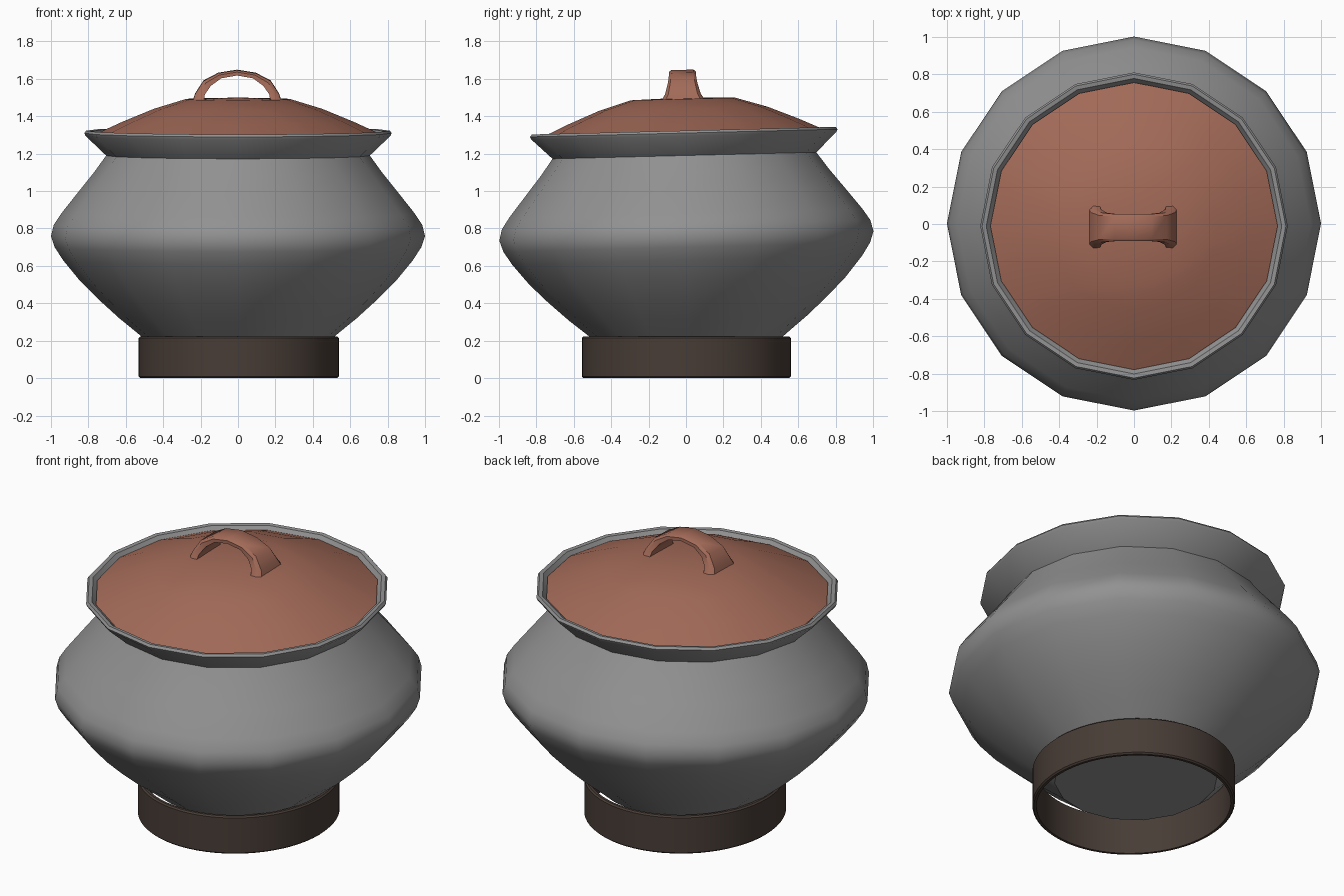
import bpy, bmesh, math
from mathutils import Matrix, Vector

if "Cube" in bpy.data.objects:
    bpy.data.objects.remove(bpy.data.objects["Cube"])

TILT = 0.025  # the pot leans slightly, back side up


def material(name, rgb):
    m = bpy.data.materials.new(name)
    m.diffuse_color = (*rgb, 1)
    m.use_nodes = True
    m.node_tree.nodes["Principled BSDF"].inputs["Base Color"].default_value = m.diffuse_color
    return m


GREY = material("grey_metal", (0.285, 0.285, 0.285))
CLAY = material("red_clay", (0.365, 0.145, 0.097))
BROWN = material("dark_brown", (0.065, 0.046, 0.037))


def finish(bm, name, mat, angle):
    bmesh.ops.remove_doubles(bm, verts=bm.verts, dist=1e-5)
    bmesh.ops.recalc_face_normals(bm, faces=bm.faces)
    me = bpy.data.meshes.new(name)
    bm.to_mesh(me)
    bm.free()
    me.materials.append(mat)
    ob = bpy.data.objects.new(name, me)
    bpy.context.collection.objects.link(ob)
    bpy.ops.object.select_all(action='DESELECT')
    ob.select_set(True)
    bpy.context.view_layer.objects.active = ob
    bpy.ops.object.shade_smooth_by_angle(angle=math.radians(angle))
    return ob


def lathe(profile, sides, closed=False):
    """Revolve (radius, z) points around z."""
    bm = bmesh.new()
    rings = []
    for r, z in profile:
        if r == 0:
            rings.append([bm.verts.new((0, 0, z))] * sides)
        else:
            rings.append([bm.verts.new((r * math.cos(2 * math.pi * i / sides),
                                        r * math.sin(2 * math.pi * i / sides), z))
                          for i in range(sides)])
    pairs = list(zip(rings, rings[1:]))
    if closed:
        pairs.append((rings[-1], rings[0]))
    for a, b in pairs:
        for i in range(sides):
            j = (i + 1) % sides
            quad = list(dict.fromkeys((a[i], a[j], b[j], b[i])))
            bm.faces.new(quad)
    return bm


def lean(bm):
    pivot = Vector((0, 0, 0.85))
    bmesh.ops.rotate(bm, verts=bm.verts, cent=pivot,
                     matrix=Matrix.Rotation(TILT, 3, 'X'))


# Pot body with flared rim
body = [(0, 0.157), (0.44, 0.157), (0.525, 0.23), (0.635, 0.32), (0.745, 0.42),
        (0.845, 0.52), (0.935, 0.63), (0.98, 0.70), (1.0, 0.76), (0.985, 0.82),
        (0.945, 0.88), (0.85, 1.0), (0.77, 1.1), (0.705, 1.19),
        (0.815, 1.295), (0.822, 1.31), (0.812, 1.323), (0.79, 1.32), (0.775, 1.30),
        (0.69, 1.20)]
bm = lathe(body, 16)
lean(bm)
finish(bm, "pot_body", GREY, 35)

# Domed lid
lid = [(0.70, 1.285), (0.768, 1.302), (0.62, 1.37), (0.45, 1.44), (0.28, 1.492), (0, 1.50)]
bm = lathe(lid, 16)
lean(bm)
finish(bm, "lid", CLAY, 35)

# Arched lid handle: outer (x, z), inner (x, z), half width; mirrored over x
half = [((0.24, 1.47), (0.18, 1.47), 0.125),
        ((0.225, 1.52), (0.172, 1.52), 0.095),
        ((0.18, 1.59), (0.14, 1.565), 0.078),
        ((0.10, 1.632), (0.085, 1.605), 0.072),
        ((0.0, 1.648), (0.0, 1.62), 0.072)]
stations = [((-o[0], o[1]), (-i[0], i[1]), w) for o, i, w in half]
stations += half[-2::-1]
bm = bmesh.new()
rings = []
for o, i, w in stations:
    o, i = Vector(o), Vector(i)
    m = o.lerp(i, 0.35)
    section = [(o, -w * 0.82), (o, w * 0.82), (m, w), (i, w), (i, -w), (m, -w)]
    rings.append([bm.verts.new((p.x - 0.005, y, p.y)) for p, y in section])
for a, b in zip(rings, rings[1:]):
    for k in range(6):
        n = (k + 1) % 6
        bm.faces.new((a[k], a[n], b[n], b[k]))
bm.faces.new(rings[0])
bm.faces.new(rings[-1])
lean(bm)
finish(bm, "lid_handle", CLAY, 40)

# Open base ring, slightly oval
R, T, H, C = 0.535, 0.022, 0.223, 0.008
ring = [(R - C, 0), (R, C), (R, H - C), (R - C, H),
        (R - T, H), (R - T, 0)]
bm = lathe(ring, 64, closed=True)
bmesh.ops.scale(bm, verts=bm.verts, vec=(1, 1.043, 1))
bmesh.ops.translate(bm, verts=bm.verts, vec=(0.004, 0.002, 0))
finish(bm, "base_ring", BROWN, 30)
